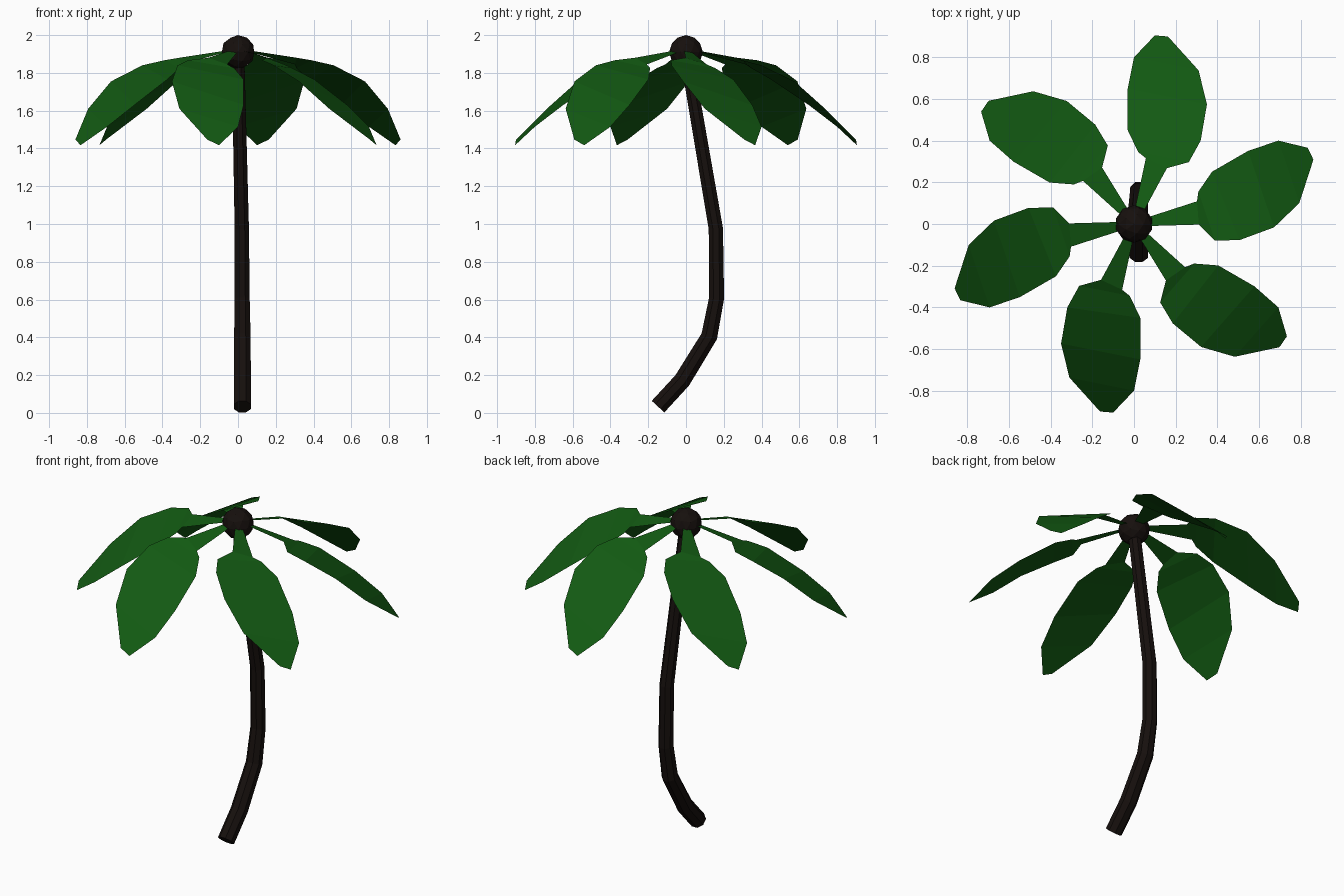
import bpy, bmesh, math
from mathutils import Vector, Matrix

if "Cube" in bpy.data.objects:
    bpy.data.objects.remove(bpy.data.objects["Cube"])


def material(name, rgb):
    m = bpy.data.materials.new(name)
    m.diffuse_color = (*rgb, 1)
    m.use_nodes = True
    m.node_tree.nodes["Principled BSDF"].inputs["Base Color"].default_value = m.diffuse_color
    return m


def finish(bm, name, mat):
    bmesh.ops.recalc_face_normals(bm, faces=bm.faces[:])
    me = bpy.data.meshes.new(name)
    bm.to_mesh(me)
    bm.free()
    me.materials.append(mat)
    ob = bpy.data.objects.new(name, me)
    bpy.context.collection.objects.link(ob)
    return ob


bark = material("bark", (0.008, 0.005, 0.004))
green = material("leaf_green", (0.006, 0.1, 0.006))

# Curved trunk: eight-sided rings swept along a bent path
path = [Vector(p) for p in ((0.023, -0.148, 0.033), (0.023, -0.02, 0.172),
                            (0.023, 0.123, 0.405), (0.022, 0.162, 0.608),
                            (0.02, 0.158, 0.975), (0.0, 0.0, 1.9))]
radii = [0.049, 0.049, 0.047, 0.043, 0.041, 0.036]
bm = bmesh.new()
rings = []
for i, (p, r) in enumerate(zip(path, radii)):
    t = Vector((0, 0, 0))
    if i > 0:
        t += (p - path[i - 1]).normalized()
    if i < len(path) - 1:
        t += (path[i + 1] - p).normalized()
    t.normalize()
    u = Vector((1, 0, 0))
    v = t.cross(u).normalized()
    rings.append([bm.verts.new(p + r * (u * math.cos(a) + v * math.sin(a)))
                  for a in [(k + 0.5) * math.pi / 4 for k in range(8)]])
for a, b in zip(rings, rings[1:]):
    for k in range(8):
        bm.faces.new((a[k], a[(k + 1) % 8], b[(k + 1) % 8], b[k]))
bm.faces.new(rings[0])
bm.faces.new(rings[-1])
finish(bm, "trunk", bark)

# Faceted knob at the crown
bm = bmesh.new()
bmesh.ops.create_icosphere(bm, subdivisions=2, radius=0.09,
                           matrix=Matrix.Translation((0, 0, 1.91)))
finish(bm, "crown_knob", bark)

# Drooping leaf: rows of (left edge, right edge) from stem to tip
rows = [((0.0, 0.05, 1.915), (0.035, 0.04, 1.92)),
        ((0.057, 0.316, 1.845), (0.158, 0.268, 1.88)),
        ((0.02, 0.345, 1.825), (0.263, 0.297, 1.867)),
        ((-0.03, 0.45, 1.765), (0.32, 0.40, 1.84)),
        ((-0.03, 0.65, 1.63), (0.35, 0.574, 1.755)),
        ((0.0, 0.80, 1.515), (0.31, 0.737, 1.61)),
        ((0.10, 0.905, 1.417), (0.163, 0.90, 1.447))]
for n in range(6):
    rot = Matrix.Rotation(math.radians(-60 * n), 4, 'Z')
    bm = bmesh.new()
    edge = [[bm.verts.new(rot @ Vector(p)) for p in row] for row in rows]
    for a, b in zip(edge, edge[1:]):
        bm.faces.new((a[0], a[1], b[1], b[0]))
    finish(bm, f"leaf_{n + 1}", green)
